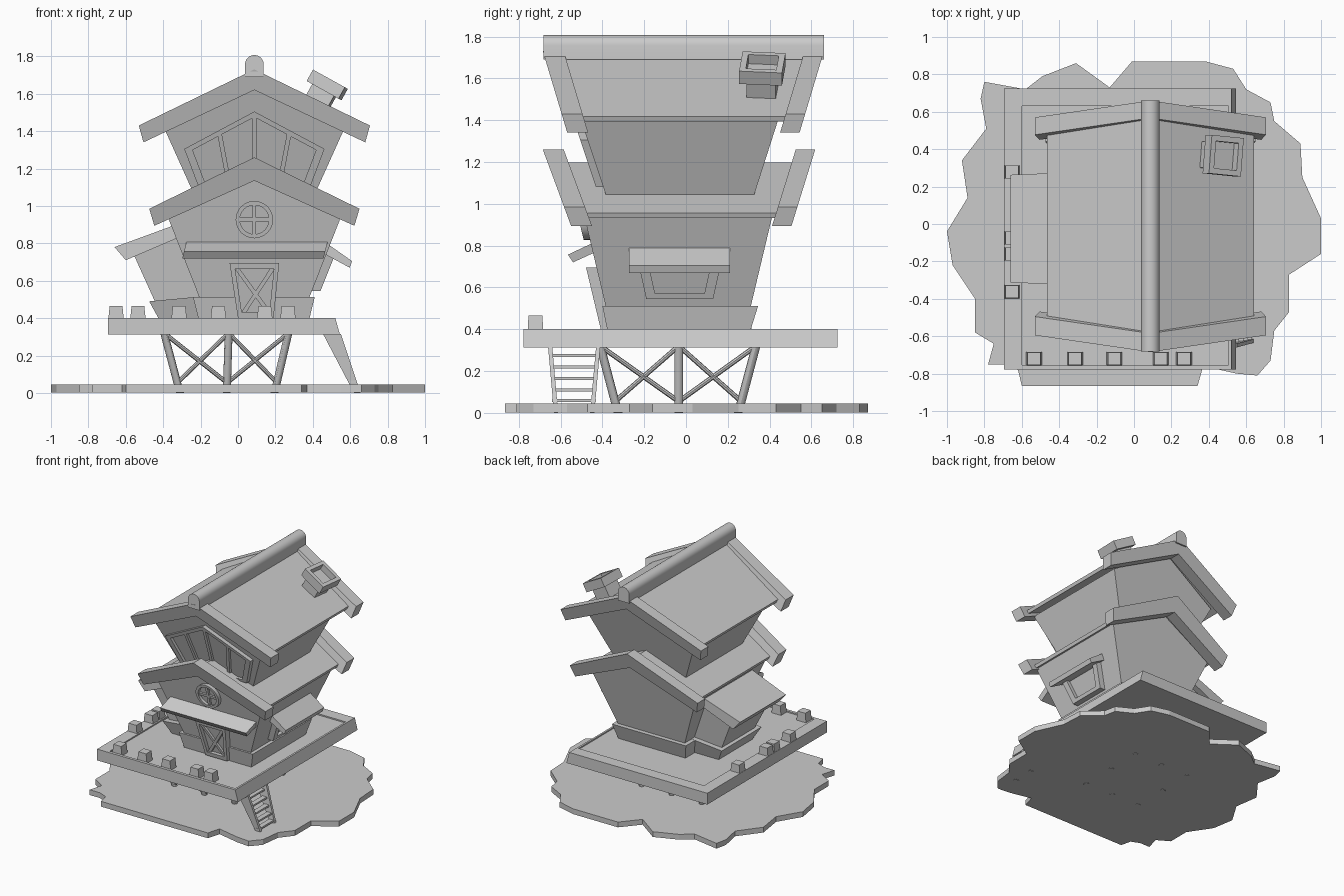
import bpy, bmesh, math
from mathutils import Vector, Matrix

if "Cube" in bpy.data.objects:
    bpy.data.objects.remove(bpy.data.objects["Cube"])

CX = 0.0875  # house centre line


def loft(name, rings, smooth=False):
    """Join equal-length loops into a closed solid."""
    bm = bmesh.new()
    vs = [[bm.verts.new(p) for p in r] for r in rings]
    n = len(vs[0])
    for a, b in zip(vs, vs[1:]):
        for i in range(n):
            bm.faces.new((a[i], a[(i + 1) % n], b[(i + 1) % n], b[i]))
    bm.faces.new(vs[0])
    bm.faces.new(vs[-1])
    bmesh.ops.recalc_face_normals(bm, faces=bm.faces)
    me = bpy.data.meshes.new(name)
    bm.to_mesh(me)
    bm.free()
    ob = bpy.data.objects.new(name, me)
    bpy.context.collection.objects.link(ob)
    if smooth:
        bpy.ops.object.select_all(action='DESELECT')
        ob.select_set(True)
        bpy.context.view_layer.objects.active = ob
        bpy.ops.object.shade_smooth_by_angle()
    return ob


def prism(name, pts, y0, y1, smooth=False):
    """Extrude an (x, z) profile along y; y0 and y1 are functions of z."""
    return loft(name, [[(x, f(z), z) for x, z in pts] for f in (y0, y1)], smooth)


def lean(y, z0=0, s=0):
    return lambda z: y + s * (z - z0)


def rect(x0, x1, y0, y1, z):
    return [(x0, y0, z), (x1, y0, z), (x1, y1, z), (x0, y1, z)]


def rod(name, a, b, r, n=12, flat=False):
    """Round bar between two points; flat cuts its ends level."""
    a, b = Vector(a), Vector(b)
    m = Matrix.Identity(3) if flat else (b - a).to_track_quat('Z', 'Y').to_matrix()
    circ = [m @ Vector((r * math.cos(t), r * math.sin(t), 0))
            for t in (2 * math.pi * i / n for i in range(n))]
    return loft(name, [[a + c for c in circ], [b + c for c in circ]], True)


def mirror(half):
    """Half profile (distance from centre, z) to a full symmetric one."""
    return [(CX + x, z) for x, z in half] + [(CX - x, z) for x, z in reversed(half) if x > 0]


def shrink(pts, k):
    c = [sum(p[i] for p in pts) / len(pts) for i in (0, 1)]
    return [(c[0] + (x - c[0]) * k, c[1] + (z - c[1]) * k) for x, z in pts]


# Wall planes: place a 2D outline on a leaning wall at an offset
def front1(pts, o):
    return [(x, -.384 - .238 * (z - .51) - o, z) for x, z in pts]


def front2(pts, o):
    return [(x, -.383 - .334 * (z - 1.043) - o, z) for x, z in pts]


def side(pts, o):
    return [(.378 + .4 * (z - .5) + o, y, z) for y, z in pts]


def frame(name, plane, outer, k, depth, recess, smooth=False):
    inner = shrink(outer, k)
    loft(name, [plane(outer, -.02), plane(outer, depth), plane(inner, depth),
                plane(inner, recess)], smooth)


def bar(name, plane, a, b, w, o0, o1):
    a, b = Vector(a), Vector(b)
    d = (b - a).normalized()
    n = Vector((-d.y, d.x)) * w / 2
    q = [a + n, b + n, b - n, a - n]
    loft(name, [plane(q, o0), plane(q, o1)])


# Island base
island = [(-.80, .76), (-.58, .72), (-.49, .79), (-.31, .86), (-.13, .73), (-.01, .87),
          (.38, .87), (.53, .83), (.60, .72), (.73, .65), (.75, .55), (.89, .43),
          (.90, .25), (1, .03), (1, -.16), (.83, -.27), (.83, -.47), (.75, -.57),
          (.73, -.73), (.66, -.81), (.55, -.80), (.37, -.76), (.34, -.865), (-.60, -.865),
          (-.62, -.78), (-.69, -.75), (-.78, -.75), (-.75, -.64), (-.85, -.58), (-.85, -.40),
          (-.97, -.22), (-1, -.04), (-.89, .14), (-.92, .34), (-.79, .51), (-.82, .67)]
loft("island_base", [[(x, y, z) for x, y in island] for z in (.003, .045)])

# Stilts (3 x 3 without the middle) with crossed braces
xs, ys = [(-.31, -.395), (-.06, -.05), (.195, .27)], [(-.325, -.41), (-.035, -.035), (.25, .335)]
loop = [(0, 0), (1, 0), (2, 0), (2, 1), (2, 2), (1, 2), (0, 2), (0, 1)]


def stilt(k, top):
    i, j = loop[k % 8]
    return Vector((xs[i][top], ys[j][top], .32 * top))


for k in range(8):
    rod("stilt", stilt(k, 0), stilt(k, 1), .021, flat=True)
    for a, b in ((k, k + 1), (k + 1, k)):
        rod("stilt_brace", stilt(a, 0).lerp(stilt(a, 1), .17), stilt(b, 1), .012, 8)

# Deck with slanted right edge and sunken floor
loft("deck", [rect(-.695, .545, -.778, .725, .312), rect(-.695, .52, -.778, .725, .402),
              rect(-.60, .505, -.755, .63, .402), rect(-.60, .505, -.755, .63, .392)])

# Stubby deck posts
posts = [(x, -.72) for x in (-.535, -.315, -.105, .143, .267)]
posts += [(-.652, y) for y in (.278, -.075, -.16, -.362)]
for x, y in posts:
    loft("deck_post", [rect(x - .042, x + .042, y - .036, y + .036, .39),
                       rect(x - .034, x + .034, y - .034, y + .034, .465)])

# Ladder
rail = [(.455, .315), (.55, .315), (.655, 0), (.62, 0)]
for y, s in ((-.625, -.09), (-.445, .09)):
    prism("ladder_rail", rail, lean(y - .01, .04, s), lean(y + .01, .04, s))
for z in (.06, .11, .165, .22, .275):
    x = .62 - .44 * (z - .04)
    loft("ladder_rung", [rect(x - .02, x + .02, -.64, -.43, z - .007),
                         rect(x - .02, x + .02, -.64, -.43, z + .007)])

# Plinths under house and lean-to
loft("house_plinth", [rect(-.21, .38, -.375, .307, .39), rect(-.24, .41, -.40, .345, .512)])
top = rect(-.475, -.1, -.27, .23, 0)
loft("lean_to_plinth", [rect(-.42, -.1, -.23, .19, .39),
                        [(x, y, .49 if x < -.2 else .525) for x, y, z in top]])

# Storeys with gables, leaning outwards
prism("lower_storey", mirror([(0, .48), (.282, .48), (.4625, .94), (0, 1.16)]),
      lean(-.384, .51, -.238), lean(.31, .51, .238))
prism("upper_storey", mirror([(0, 1.0), (.295, 1.0), (.475, 1.40), (0, 1.64)]),
      lean(-.383, 1.043, -.334), lean(.326, 1.043, .32))


# Roofs: slightly sunken slab (half outline given) between two thick gable boards
def roof(name, board, slab, front, back):
    def shift(f, d):
        return lambda z: f(z) + d
    prism(name + "_front_board", mirror(board), front, shift(front, .10))
    prism(name + "_back_board", mirror(board), shift(back, -.093), back)
    prism(name + "_slab", mirror(slab), shift(front, .05), shift(back, -.05))


roof("lower_roof", [(0, 1.26), (.562, .985), (.535, .894), (0, 1.135)],
     [(0, 1.197), (.495, .957), (.485, .932), (0, 1.155)],
     lean(-.685, 1.26, -.37), lean(.618, 1.26, .31))
roof("upper_roof", [(0, 1.73), (.618, 1.43), (.593, 1.34), (0, 1.62)],
     [(0, 1.71), (.553, 1.418), (.543, 1.393), (0, 1.66)],
     lean(-.685, 1.73, -.30), lean(.66, 1.73, .30))

# Rounded ridge cap
arch = [(CX + .05 * math.cos(t), 1.757 + .05 * math.sin(t))
        for t in (math.pi * i / 12 for i in range(13))]
prism("ridge_cap", arch + [(CX - .05, 1.69), (CX + .05, 1.69)], lean(-.682), lean(.66), True)

# Chimney, square to the roof slope
m = (Matrix.Translation((.477, .365, 1.647)) @ Matrix.Rotation(math.radians(29), 4, 'Y')
     @ Matrix.Rotation(math.radians(-5), 4, 'Z'))


def sq(r, z):
    return [m @ Vector(p) for p in rect(-r * .95, r * .95, -r, r, z)]


loft("chimney_cap", [sq(.103, -.035), sq(.103, .035), sq(.073, .035), sq(.073, -.015)])
loft("chimney_shaft", [sq(.07, -.17), sq(.07, -.03)])

# Lean-to on the left
prof = [(-.66, .78), (-.25, .93), (-.25, .86), (-.60, .71)]
loft("lean_to_roof", [[(x, -.025 + s * (.288 + .04 * (x + .66)), z) for x, z in prof]
                      for s in (-1, 1)])
loft("lean_to_wall", [rect(-.44, -.1, -.225, .185, .48),
                      [(x, y, .745 if x < -.3 else .89)
                       for x, y, z in rect(-.56, -.15, -.275, .225, 0)]])

# Front door with crossed planks and awning
frame("door", front1, [(.0, .40), (.19, .40), (.22, .695), (-.045, .695)], .78, .05, .02)
for a, b in (((.03, .43), (.185, .665)), ((.165, .43), (-.005, .665))):
    bar("door_plank", front1, a, b, .022, .0, .04)
awning = [(-.42, .825), (-.565, .757), (-.54, .72), (-.42, .775)]
loft("door_awning", [[(x + .25 * (z - .75), y, z) for y, z in awning] for x in (-.29, .465)])

# Round window
ring = [(CX + .1 * math.cos(t), .927 + .1 * math.sin(t))
        for t in (2 * math.pi * i / 24 for i in range(24))]
frame("round_window", front1, ring, .78, .03, .005, True)
bar("round_window_bar", front1, (CX - .09, .927), (CX + .09, .927), .02, 0, .022)
bar("round_window_bar", front1, (CX, .837), (CX, 1.017), .02, 0, .022)

# Upper gable window with three mullions
frame("gable_window", front2, mirror([(0, 1.505), (.375, 1.305), (.29, 1.08)]), .88, .035, .01)
for k in (-1, 0, 1):
    bar("gable_mullion", front2, (CX + k * .13, 1.09), (CX + k * .185, 1.48 - .1 * abs(k)),
        .024, 0, .03)

# Right side window and awning
frame("side_window", side, [(-.19, .545), (.13, .545), (.175, .75), (-.235, .75)], .74, .045, .012)
prism("side_awning", [(.46, .81), (.61, .705), (.597, .67), (.45, .75)], lean(-.272), lean(.21))
